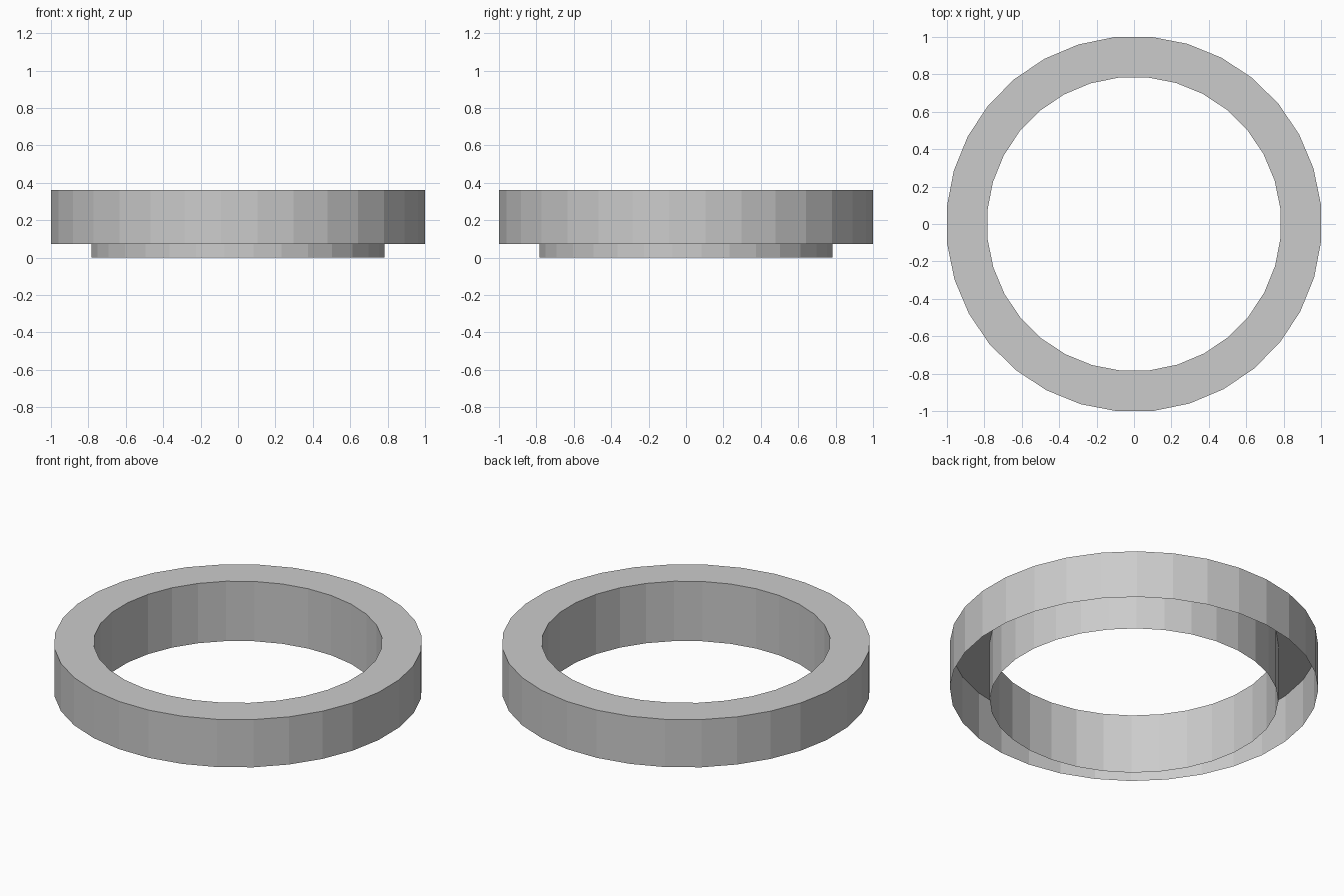
import bpy, bmesh, math

if "Cube" in bpy.data.objects:
    bpy.data.objects.remove(bpy.data.objects["Cube"])

SIDES = 32
OFFSET = math.radians(6.0)

# Open-bottomed cross-section: outer skirt, flat top, deeper inner wall (radius, z)
PROFILE = [(1.0047, 0.073), (1.0047, 0.36), (0.787, 0.36), (0.787, 0.0)]

bm = bmesh.new()
rings = []
for r, z in PROFILE:
    angles = [OFFSET + math.tau * i / SIDES for i in range(SIDES)]
    rings.append([bm.verts.new((r * math.cos(a), r * math.sin(a), z)) for a in angles])

# Skin neighbouring rings with flat quads
for a, b in zip(rings, rings[1:]):
    for i in range(SIDES):
        j = (i + 1) % SIDES
        bm.faces.new((a[i], a[j], b[j], b[i]))

mesh = bpy.data.meshes.new("ring_shell")
bm.to_mesh(mesh)
bm.free()
bpy.context.collection.objects.link(bpy.data.objects.new("ring_shell", mesh))
